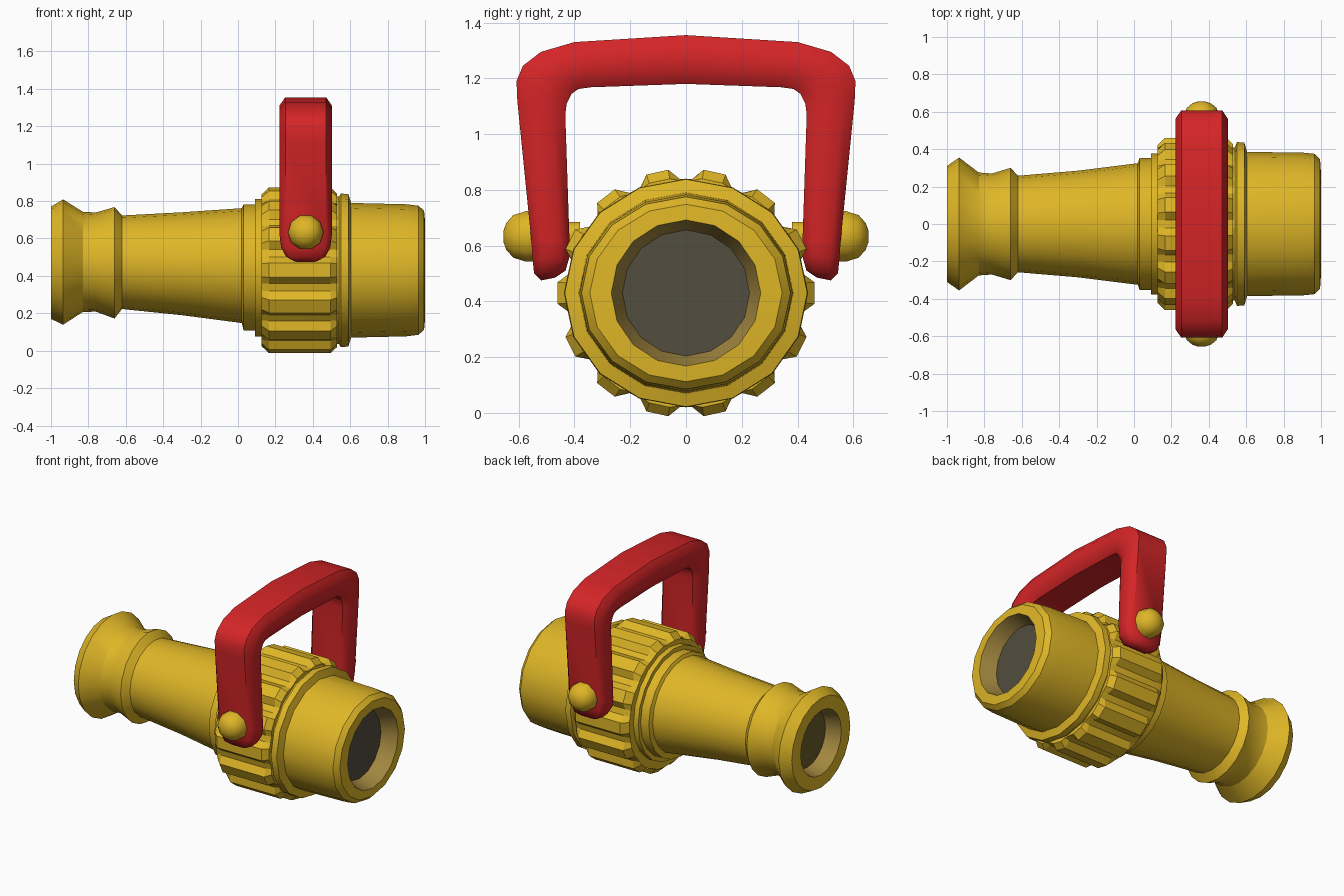
import bpy, bmesh, math
from mathutils import Vector

if "Cube" in bpy.data.objects:
    bpy.data.objects.remove(bpy.data.objects["Cube"])


def material(name, r, g, b):
    m = bpy.data.materials.new(name)
    m.diffuse_color = (r, g, b, 1)
    m.use_nodes = True
    m.node_tree.nodes["Principled BSDF"].inputs["Base Color"].default_value = m.diffuse_color
    return m


YELLOW = material("yellow", 0.74, 0.47, 0.02)
RED = material("red", 0.66, 0.018, 0.02)
BROWN = material("bore_brown", 0.36, 0.24, 0.05)
GREY = material("dark_grey", 0.085, 0.075, 0.047)
DARK = material("dark_brown", 0.15, 0.11, 0.025)


def loft(name, rings, mats, seg_mat=None, cap_start=None, cap_end=None, angle=30):
    """Skin a list of point rings; seg_mat maps segment number to material index."""
    bm = bmesh.new()
    loops = [[bm.verts.new(p) for p in ring] for ring in rings]
    n = len(rings[0])
    for k in range(len(loops) - 1):
        for i in range(n):
            j = (i + 1) % n
            f = bm.faces.new((loops[k][i], loops[k][j], loops[k + 1][j], loops[k + 1][i]))
            f.material_index = (seg_mat or {}).get(k, 0)
    for loop, cap in ((loops[0], cap_start), (loops[-1], cap_end)):
        if cap is not None:
            bm.faces.new(loop).material_index = cap
    bmesh.ops.recalc_face_normals(bm, faces=bm.faces)
    # open tubes: make sure the widest yellow faces point outwards
    me = bpy.data.meshes.new(name)
    bm.to_mesh(me)
    bm.free()
    ob = bpy.data.objects.new(name, me)
    bpy.context.collection.objects.link(ob)
    for m in mats:
        me.materials.append(m)
    bpy.ops.object.select_all(action='DESELECT')
    ob.select_set(True)
    bpy.context.view_layer.objects.active = ob
    bpy.ops.object.shade_smooth_by_angle(angle=math.radians(angle))
    return ob


def oval(x, ry, rz, cz, n):
    return [(x, ry * math.cos(2 * math.pi * i / n), cz + rz * math.sin(2 * math.pi * i / n))
            for i in range(n)]


# barrel: recessed inlet, flared lip, bead, taper and two collars (x, ry, rz, centre z)
barrel = [(-0.90, .19, .19, .47), (-1.0, .215, .215, .47), (-1.0, .31, .30, .47),
          (-.935, .355, .335, .474), (-.83, .275, .268, .475), (-.76, .27, .265, .474),
          (-.66, .30, .298, .47), (-.62, .258, .25, .473), (-.30, .285, .275, .465),
          (.02, .325, .307, .455), (.03, .352, .337, .445), (.09, .352, .337, .445),
          (.09, .378, .367, .443), (.15, .378, .367, .443)]
loft("barrel", [oval(*s, 20) for s in barrel], [YELLOW, BROWN, DARK], {0: 1},
     cap_start=2, cap_end=0)

# nozzle: rear flange, straight sleeve, rounded lip and bore
nozzle = [(.50, .41, .395, .43), (.54, .41, .395, .43), (.55, .438, .41, .43),
          (.59, .435, .408, .43), (.605, .385, .36, .43), (.90, .382, .353, .43),
          (.965, .375, .345, .43), (.995, .345, .318, .43), (1.0, .268, .262, .43),
          (.90, .228, .226, .43)]
loft("nozzle", [oval(*s, 16) for s in nozzle], [YELLOW, BROWN, GREY], {8: 1},
     cap_start=0, cap_end=2)


# grip ring with fourteen ridges
def toothed(x, outer, base):
    pts = []
    for t in range(14):
        for off, r in ((-10, base), (-5, outer), (5, outer), (10, base)):
            a = math.radians(off) + 2 * math.pi * t / 14
            pts.append((x, r * 1.02 * math.cos(a), .43 + r * .985 * math.sin(a)))
    return pts


loft("grip_ring", [toothed(.125, .415, .41), toothed(.165, .453, .415),
                   toothed(.495, .453, .415), toothed(.53, .42, .41)],
     [YELLOW], cap_start=0, cap_end=0, angle=20)

# handle: stations of (inner y, z), (outer y, z), half width in x
half = [((.47, .485), (.52, .475), .06), ((.432, .51), (.545, .50), .105),
        ((.418, .56), (.55, .55), .132), ((.418, .62), (.555, .62), .14),
        ((.433, 1.07), (.605, 1.12), .14), ((.428, 1.11), (.608, 1.19), .14),
        ((.41, 1.145), (.585, 1.245), .14), ((.385, 1.162), (.52, 1.295), .14),
        ((.34, 1.168), (.40, 1.33), .14)]
stations = ([((-i[0], i[1]), (-o[0], o[1]), w) for i, o, w in half]
            + [((0, 1.18), (0, 1.355), .14)] + half[::-1])
SECTION = [(-1, -.5), (-.78, -1), (.78, -1), (1, -.5), (1, .5), (.78, 1), (-.78, 1), (-1, .5)]


def handle_ring(inner, outer, w):
    i, o = Vector(inner), Vector(outer)
    pts = []
    for a, b in SECTION:
        p = (i + o) / 2 + (o - i) / 2 * b
        pts.append((.362 + w * a, p.x, p.y))
    return pts


loft("handle", [handle_ring(*s) for s in stations], [RED], cap_start=0, cap_end=0, angle=50)

# pivot bolts: pin into the ring and domed head, on both sides
bolt = [(.38, .055), (.50, .055), (.50, .095), (.575, .095), (.62, .08), (.645, .05), (.655, .02)]
for name, s in (("front_bolt", -1), ("back_bolt", 1)):
    rings = [[(.362 + r * math.cos(math.pi * i / 5), s * y, .633 + r * math.sin(math.pi * i / 5))
              for i in range(10)] for y, r in bolt]
    loft(name, rings, [YELLOW], cap_start=0, cap_end=0, angle=40)
